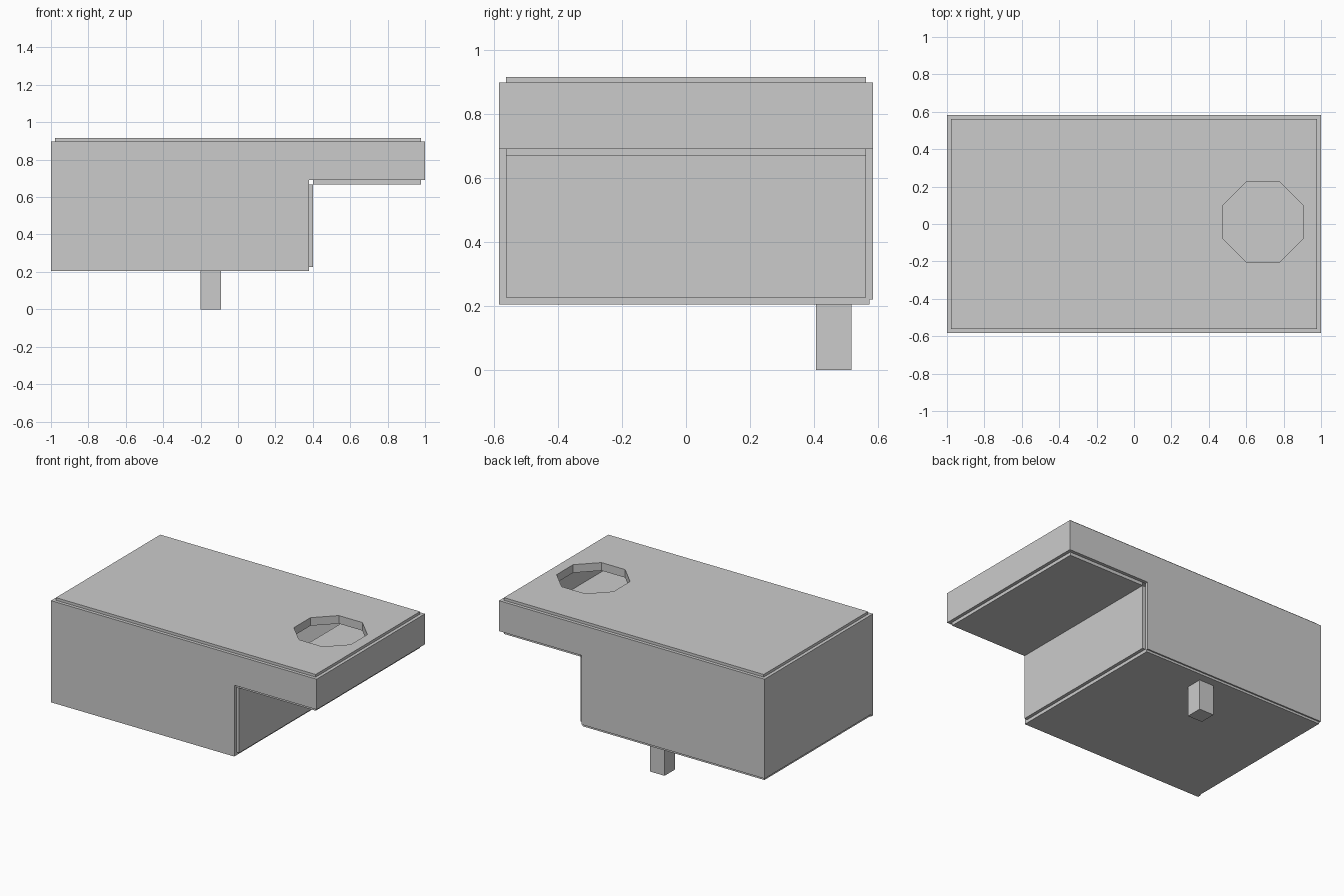
import bpy, bmesh, math

if "Cube" in bpy.data.objects:
    bpy.data.objects.remove(bpy.data.objects["Cube"])


def box(name, x0, x1, y0, y1, z0, z1):
    bm = bmesh.new()
    bmesh.ops.create_cube(bm, size=1)
    for v in bm.verts:
        v.co = (x1 if v.co.x > 0 else x0,
                y1 if v.co.y > 0 else y0,
                z1 if v.co.z > 0 else z0)
    return finish(name, bm)


def prism(name, points, offset):
    """Extrude a 3D polygon along an offset vector."""
    bm = bmesh.new()
    face = bm.faces.new([bm.verts.new(p) for p in points])
    ext = bmesh.ops.extrude_face_region(bm, geom=[face], use_keep_orig=True)
    verts = [g for g in ext["geom"] if isinstance(g, bmesh.types.BMVert)]
    bmesh.ops.translate(bm, verts=verts, vec=offset)
    bmesh.ops.recalc_face_normals(bm, faces=bm.faces)
    return finish(name, bm)


def finish(name, bm):
    mesh = bpy.data.meshes.new(name)
    bm.to_mesh(mesh)
    bm.free()
    obj = bpy.data.objects.new(name, mesh)
    bpy.context.collection.objects.link(obj)
    return obj


T = 0.022          # panel thickness
W, D = 1.0, 0.583  # half width and half depth

# L-shaped front and back panels
for name, y, z0 in (("front_panel", -D, 0.205), ("back_panel", D - T, 0.22)):
    outline = [(-W, z0), (0.38, z0), (0.38, 0.69), (W, 0.69), (W, 0.897), (-W, 0.897)]
    prism(name, [(x, y, z) for x, z in outline], (0, T, 0))

# end walls
box("left_wall", -W, -W + T, -D + T, D - T, 0.22, 0.897)
box("right_wall", W - T, W, -D + T, D - T, 0.69, 0.897)

# raised plates around the step and the bottom
box("step_wall", 0.38, 0.402, -D + T, D - T, 0.227, 0.668)
box("overhang_floor", 0.402, W - T, -D + T, D - T, 0.668, 0.69)
box("bottom_plate", -0.992, 0.38, -D + T, 0.573, 0.205, 0.227)

# top plate with an octagonal hole
top = box("top_plate", -W + T, W - T, -D + T, D - T, 0.86, 0.915)
ring = [(0.69 + 0.232 * math.cos(math.pi / 8 + i * math.pi / 4),
         0.011 + 0.232 * math.sin(math.pi / 8 + i * math.pi / 4), 0.8) for i in range(8)]
cutter = prism("hole_cutter", ring, (0, 0, 0.2))
cutter.hide_render = True
cutter.hide_set(True)
mod = top.modifiers.new("hole", "BOOLEAN")
mod.operation = "DIFFERENCE"
mod.solver = "EXACT"
mod.object = cutter

# short square peg underneath
box("bottom_peg", -0.2, -0.09, 0.405, 0.516, 0, 0.21)
